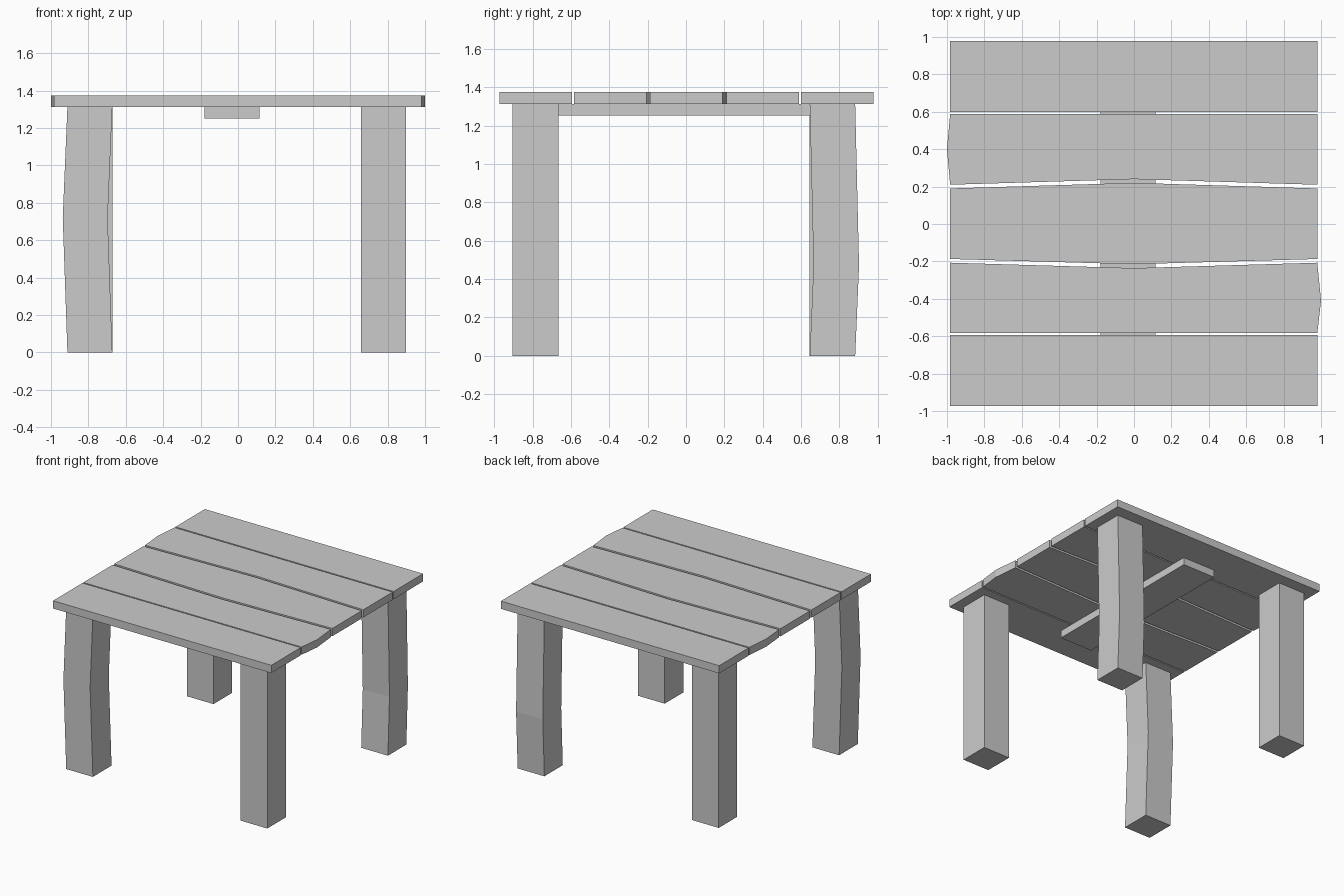
import bpy, bmesh
from mathutils import Vector

if "Cube" in bpy.data.objects:
    bpy.data.objects.remove(bpy.data.objects["Cube"])


def prism(name, outline, lo, hi, axis):
    """Extrude a 2D outline from lo to hi along the given axis (0=x, 1=y, 2=z)."""
    def point(a, b):
        co = [a, b]
        co.insert(axis, lo)
        return co
    bm = bmesh.new()
    face = bm.faces.new([bm.verts.new(point(a, b)) for a, b in outline])
    ext = bmesh.ops.extrude_face_region(bm, geom=[face], use_keep_orig=True)
    move = Vector((0, 0, 0))
    move[axis] = hi - lo
    bmesh.ops.translate(bm, vec=move,
                        verts=[v for v in ext["geom"] if isinstance(v, bmesh.types.BMVert)])
    bmesh.ops.recalc_face_normals(bm, faces=bm.faces)
    mesh = bpy.data.meshes.new(name)
    bm.to_mesh(mesh)
    bm.free()
    obj = bpy.data.objects.new(name, mesh)
    bpy.context.collection.objects.link(obj)
    return obj


def leg_profile(a0, a1, bend_z, bend):
    """Side profile of a leg whose middle is pushed sideways at bend_z."""
    return [(a0, 0), (a1, 0), (a1 + bend, bend_z), (a1, LEG_TOP),
            (a0, LEG_TOP), (a0 + bend, bend_z)]


LEG_TOP, TABLE_TOP = 1.312, 1.375
L, R = -0.983, 0.98

# Table top: five planks, the inner ones slightly warped
planks = {
    "plank_back": [(L, 0.6), (R, 0.6), (R, 0.978), (L, 0.978)],
    "plank_mid_back": [(L, 0.21), (0, 0.24), (R, 0.21), (R, 0.588), (L, 0.588), (-1, 0.4)],
    "plank_centre": [(L, -0.187), (0, -0.215), (R, -0.187), (R, 0.19), (0, 0.22), (L, 0.19)],
    "plank_mid_front": [(L, -0.583), (R, -0.583), (1, -0.41), (R, -0.207), (0, -0.236), (L, -0.207)],
    "plank_front": [(L, -0.972), (R, -0.972), (R, -0.594), (L, -0.594)],
}
for name, outline in planks.items():
    prism(name, outline, LEG_TOP, TABLE_TOP, 2)

# Brace under the planks
prism("brace", [(-0.18, -0.71), (0.115, -0.71), (0.115, 0.715), (-0.18, 0.715)],
      1.252, LEG_TOP, 2)

# Legs: front left bows outward in x, back right bows outward in y
lx, rx = (-0.912, -0.672), (0.657, 0.897)
fy, by = (-0.905, -0.665), (0.645, 0.882)
prism("front_left_leg", leg_profile(*lx, 0.72, -0.025), *fy, 1)
prism("front_right_leg", leg_profile(*rx, 0.72, 0), *fy, 1)
prism("back_left_leg", leg_profile(*by, 0.47, 0), *lx, 0)
prism("back_right_leg", leg_profile(*by, 0.47, 0.02), *rx, 0)
